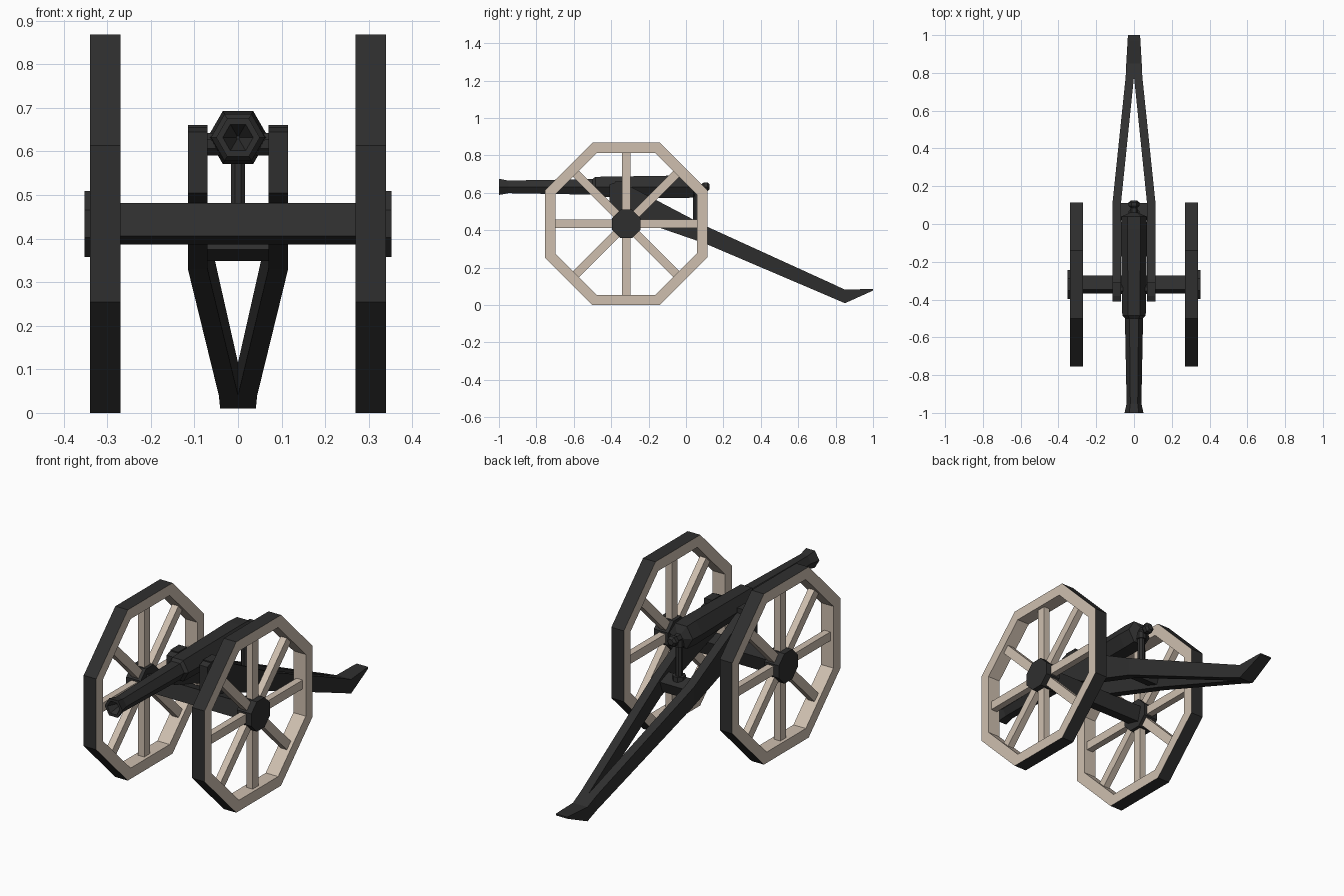
import bpy, bmesh, math
from mathutils import Matrix, Vector

cube = bpy.data.objects.get("Cube")
if cube:
    bpy.data.objects.remove(cube)


def material(name, rgb):
    m = bpy.data.materials.new(name)
    m.use_nodes = True
    m.diffuse_color = (*rgb, 1)
    m.node_tree.nodes["Principled BSDF"].inputs["Base Color"].default_value = (*rgb, 1)
    return m


IRON = material("dark_iron", (0.028, 0.028, 0.028))
WOOD = material("pale_wood", (0.62, 0.52, 0.43))


def finish(bm, name, *mats):
    bmesh.ops.recalc_face_normals(bm, faces=bm.faces)
    mesh = bpy.data.meshes.new(name)
    bm.to_mesh(mesh)
    bm.free()
    for m in mats:
        mesh.materials.append(m)
    ob = bpy.data.objects.new(name, mesh)
    bpy.context.collection.objects.link(ob)
    return ob


def loft(bm, rings, closed=False):
    """Skin a row of point loops; cap the ends unless the row is closed."""
    loops = [[bm.verts.new(p) for p in ring] for ring in rings]
    n = len(loops[0])
    pairs = list(zip(loops, loops[1:]))
    if closed:
        pairs.append((loops[-1], loops[0]))
    else:
        bm.faces.new(loops[0])
        bm.faces.new(loops[-1])
    for a, b in pairs:
        for i in range(n):
            j = (i + 1) % n
            bm.faces.new((a[i], a[j], b[j], b[i]))


def lathe(bm, profile, sides, axis, centre, closed=False):
    """Turn (position, radius) pairs around an axis; octagons get a flat top."""
    phase = math.pi / 8 if sides == 8 else 0
    rings = []
    for pos, r in profile:
        ring = []
        for i in range(sides):
            a = phase + math.tau * i / sides
            p = [r * math.cos(a), r * math.sin(a)]
            p.insert("xyz".index(axis), pos)
            ring.append(Vector(p) + Vector(centre))
        rings.append(ring)
    loft(bm, rings, closed)


def box(bm, size, centre, turn=None):
    m = Matrix.Translation(centre) @ (turn or Matrix()) @ Matrix.Diagonal((*size, 1))
    bmesh.ops.create_cube(bm, size=1, matrix=m)


AXLE = Vector((0, -0.32, 0.434))
WHEEL_X = 0.305
APOTHEM = 0.434
TO_CORNER = 1 / math.cos(math.pi / 8)

for side, label in ((1, "left"), (-1, "right")):
    centre = AXLE + Vector((side * WHEEL_X, 0, 0))

    # Rim with an iron tread on the outward faces
    bm = bmesh.new()
    outer, inner, half = APOTHEM * TO_CORNER, 0.379 * TO_CORNER, 0.035
    lathe(bm, [(-half, outer), (half, outer), (half, inner), (-half, inner)],
          8, "x", centre, closed=True)
    for f in bm.faces:
        if (f.calc_center_median() - centre).length > 0.425:
            f.material_index = 1
    finish(bm, label + "_wheel_rim", WOOD, IRON)

    # Spokes running to the middle of each rim segment
    bm = bmesh.new()
    for i in range(8):
        turn = Matrix.Rotation(i * math.pi / 4, 4, "X")
        box(bm, (0.035, 0.045, 0.34), centre + turn @ Vector((0, 0, 0.215)), turn)
    finish(bm, label + "_wheel_spokes", WOOD)

    # Hub
    bm = bmesh.new()
    lathe(bm, [(-0.034, 0.082), (0.047, 0.082)] if side > 0
          else [(-0.047, 0.082), (0.034, 0.082)], 8, "x", centre)
    finish(bm, label + "_wheel_hub", IRON)

    # Cheek and trail: y, inner x, outer x, bottom z, top z
    sections = [
        (-0.41, 0.07, 0.115, 0.505, 0.645),
        (-0.38, 0.07, 0.115, 0.495, 0.655),
        (-0.29, 0.07, 0.115, 0.465, 0.63),
        (0.10, 0.07, 0.115, 0.33, 0.425),
        (0.78, 0.0, 0.044, 0.04, 0.115),
        (0.85, 0.0, 0.041, 0.01, 0.082),
        (0.97, 0.0, 0.034, 0.064, 0.086),
        (1.00, 0.0, 0.032, 0.078, 0.086),
    ]
    bm = bmesh.new()
    loft(bm, [[(side * a, y, lo), (side * b, y, lo), (side * b, y, hi), (side * a, y, hi)]
              for y, a, b, lo, hi in sections])
    finish(bm, label + "_trail", IRON)

    # Cap over the barrel pivot
    bm = bmesh.new()
    box(bm, (0.045, 0.07, 0.025), (side * 0.0925, -0.345, 0.648))
    finish(bm, label + "_pivot_cap", IRON)

# Axle beam, tilted with the trail
bm = bmesh.new()
box(bm, (0.56, 0.077, 0.078), AXLE, Matrix.Rotation(math.radians(-15), 4, "X"))
finish(bm, "axle", IRON)

# Six-sided barrel with a bore, muzzle swell, breech and knob
bm = bmesh.new()
lathe(bm, [(-0.93, 0.004), (-1.0, 0.035), (-1.0, 0.05), (-0.95, 0.039),
           (-0.5, 0.048), (-0.485, 0.062), (-0.03, 0.07), (0.04, 0.066),
           (0.06, 0.022), (0.085, 0.018), (0.095, 0.028), (0.115, 0.028),
           (0.125, 0.016)], 6, "y", (0, 0, 0.632))
finish(bm, "barrel", IRON)

# Pivot bar through the barrel
bm = bmesh.new()
lathe(bm, [(-0.09, 0.028), (0.09, 0.028)], 8, "x", (0, -0.345, 0.617))
finish(bm, "barrel_pivot", IRON)

# Cross block between the trails and the elevating screw
bm = bmesh.new()
box(bm, (0.145, 0.075, 0.06), (0, 0.065, 0.39), Matrix.Rotation(math.radians(-20), 4, "X"))
finish(bm, "cross_block", IRON)

bm = bmesh.new()
lathe(bm, [(0.4, 0.032), (0.44, 0.032), (0.44, 0.018), (0.6, 0.018)], 8, "z", (0, 0.055, 0))
lathe(bm, [(0.59, 0.026), (0.625, 0.026)], 8, "z", (0, 0.055, 0))
finish(bm, "elevating_screw", IRON)
